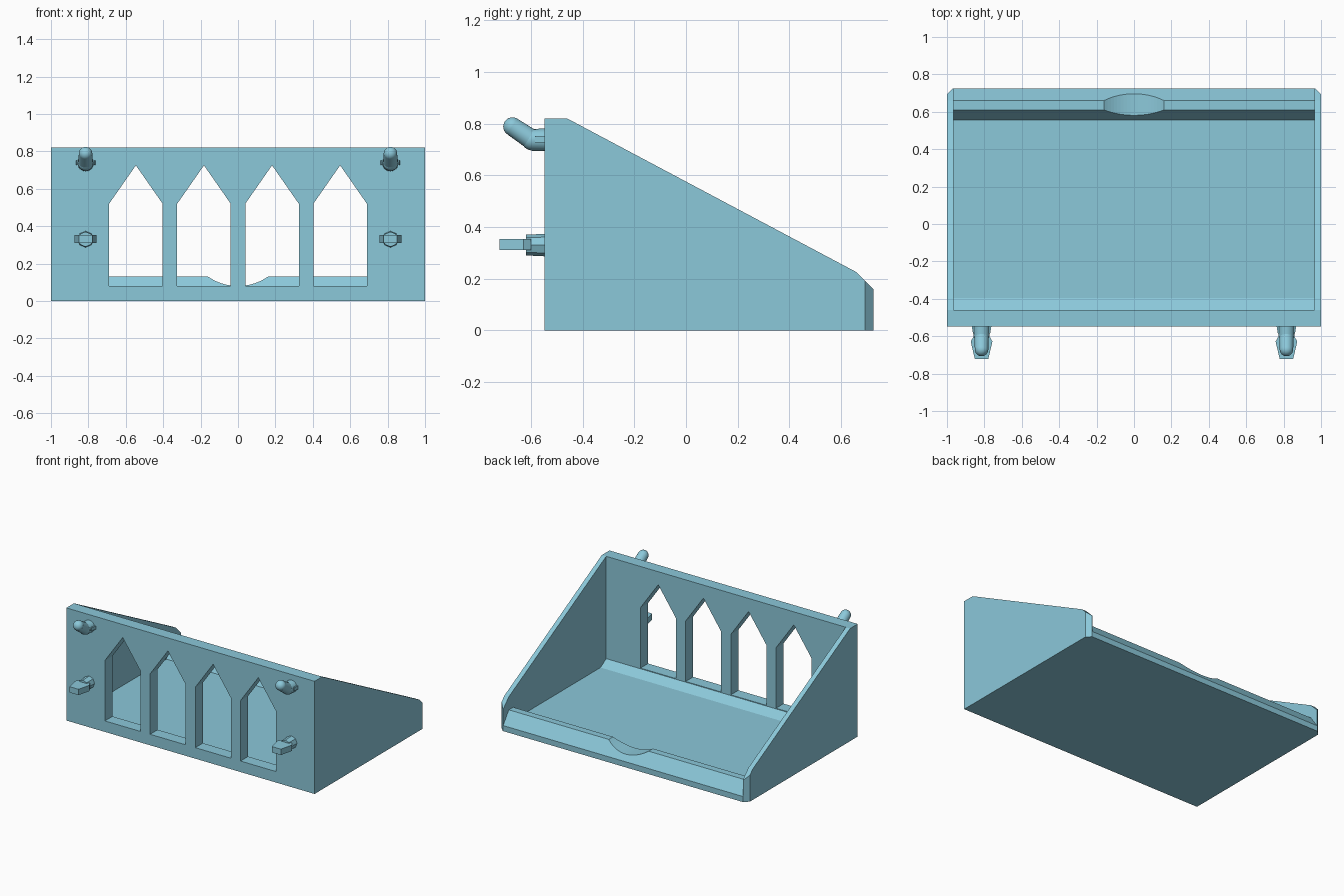
import bpy, bmesh, math
from mathutils import Vector

if "Cube" in bpy.data.objects:
    bpy.data.objects.remove(bpy.data.objects["Cube"])

teal = bpy.data.materials.new("teal_plastic")
teal.diffuse_color = (0.26, 0.58, 0.70, 1)
teal.use_nodes = True
teal.node_tree.nodes["Principled BSDF"].inputs["Base Color"].default_value = teal.diffuse_color


def place(axis, p, d):
    return {'x': (d, p[0], p[1]), 'y': (p[0], d, p[1]), 'z': (p[0], p[1], d)}[axis]


def prism(name, pts, axis, lo, hi):
    """Extrude a 2D profile along axis: 'x' takes (y,z), 'y' takes (x,z), 'z' takes (x,y)."""
    bm = bmesh.new()
    cap = bm.faces.new([bm.verts.new(place(axis, p, lo)) for p in pts])
    ext = bmesh.ops.extrude_face_region(bm, geom=[cap])
    bmesh.ops.translate(bm, vec=Vector(place(axis, (0, 0), hi - lo)),
                        verts=[v for v in ext['geom'] if isinstance(v, bmesh.types.BMVert)])
    bmesh.ops.recalc_face_normals(bm, faces=bm.faces)
    me = bpy.data.meshes.new(name)
    bm.to_mesh(me)
    bm.free()
    me.materials.append(teal)
    ob = bpy.data.objects.new(name, me)
    bpy.context.collection.objects.link(ob)
    return ob


def cut(target, cutter):
    mod = target.modifiers.new("cut", 'BOOLEAN')
    mod.operation = 'DIFFERENCE'
    mod.solver = 'EXACT'
    mod.object = cutter
    bpy.context.view_layer.objects.active = target
    bpy.ops.object.modifier_apply(modifier=mod.name)
    bpy.data.objects.remove(cutter)


def smooth(ob):
    bpy.ops.object.select_all(action='DESELECT')
    ob.select_set(True)
    bpy.context.view_layer.objects.active = ob
    bpy.ops.object.shade_smooth_by_angle(angle=math.radians(25))


def rod(name, a, b, r1, r2, sides):
    a, b = Vector(a), Vector(b)
    bpy.ops.mesh.primitive_cone_add(vertices=sides, radius1=r1, radius2=r2,
                                    depth=(b - a).length, location=(a + b) / 2)
    ob = bpy.context.object
    ob.name = name
    ob.rotation_euler = (b - a).to_track_quat('Z', 'Y').to_euler()
    ob.data.materials.append(teal)
    smooth(ob)


def ball(name, p, r):
    bpy.ops.mesh.primitive_uv_sphere_add(segments=24, ring_count=12, radius=r, location=p)
    ob = bpy.context.object
    ob.name = name
    ob.data.materials.append(teal)
    smooth(ob)


BACK, FRONT = -0.547, 0.725

# Outer block with sloped sides
body = prism("bin", [(BACK, 0), (BACK, 0.82), (-0.46, 0.82), (0.66, 0.225),
                     (FRONT, 0.16), (FRONT, 0)], 'x', -1, 1)

# Chamfered front corners
for s in (-1, 1):
    cut(body, prism("corner_cutter", [(s * 0.968, FRONT), (s * 1.05, FRONT - 0.082),
                                      (s * 1.05, FRONT + 0.05), (s * 0.968, FRONT + 0.05)],
                    'z', -0.1, 0.5))

# Cavity, leaving floor, rear fillet and sloped front lip
cut(body, prism("cavity_cutter", [(-0.46, 0.95), (-0.46, 0.075), (-0.395, 0.035), (0.555, 0.035),
                                  (0.61, 0.13), (0.66, 0.13), (0.75, 0.006), (0.75, 0.95)],
                'x', -0.965, 0.965))

# Four pointed windows in the back plate
for cx in (-0.546, -0.182, 0.182, 0.546):
    w = 0.143
    cut(body, prism("window_cutter", [(cx - w, 0.08), (cx + w, 0.08), (cx + w, 0.52),
                                      (cx, 0.725), (cx - w, 0.52)], 'y', -0.6, -0.42))

# Finger scoop in the lip
R = 0.281
arc = [(R * math.cos(t), 0.08 + R + R * math.sin(t))
       for t in (2 * math.pi * i / 96 for i in range(96))]
cut(body, prism("scoop_cutter", arc, 'y', 0.57, 0.78))

for side, x in (("left", -0.815), ("right", 0.815)):
    # Upper hook: collar, bent-up rod with round tip, side tabs
    rod(side + "_hook_collar", (x, BACK + 0.01, 0.737), (x, -0.6, 0.737), 0.044, 0.042, 16)
    elbow, tip = (x, -0.595, 0.737), (x, -0.671, 0.788)
    rod(side + "_hook_arm", elbow, tip, 0.039, 0.036, 24)
    ball(side + "_hook_elbow", elbow, 0.041)
    ball(side + "_hook_tip", tip, 0.036)
    prism(side + "_hook_tabs", [(x - 0.054, BACK + 0.01), (x + 0.054, BACK + 0.01),
                                (x + 0.046, -0.585), (x - 0.046, -0.585)], 'z', 0.727, 0.752)

    # Lower snap clip: collar and barbed wedge
    rod(side + "_clip_collar", (x, BACK + 0.01, 0.33), (x, -0.618, 0.33), 0.044, 0.04, 8)
    half = [(0.042, -0.6), (0.058, -0.628), (0.036, -0.722)]
    prism(side + "_clip_wedge", [(x + a, b) for a, b in half]
          + [(x - a, b) for a, b in reversed(half)], 'z', 0.31, 0.353)
